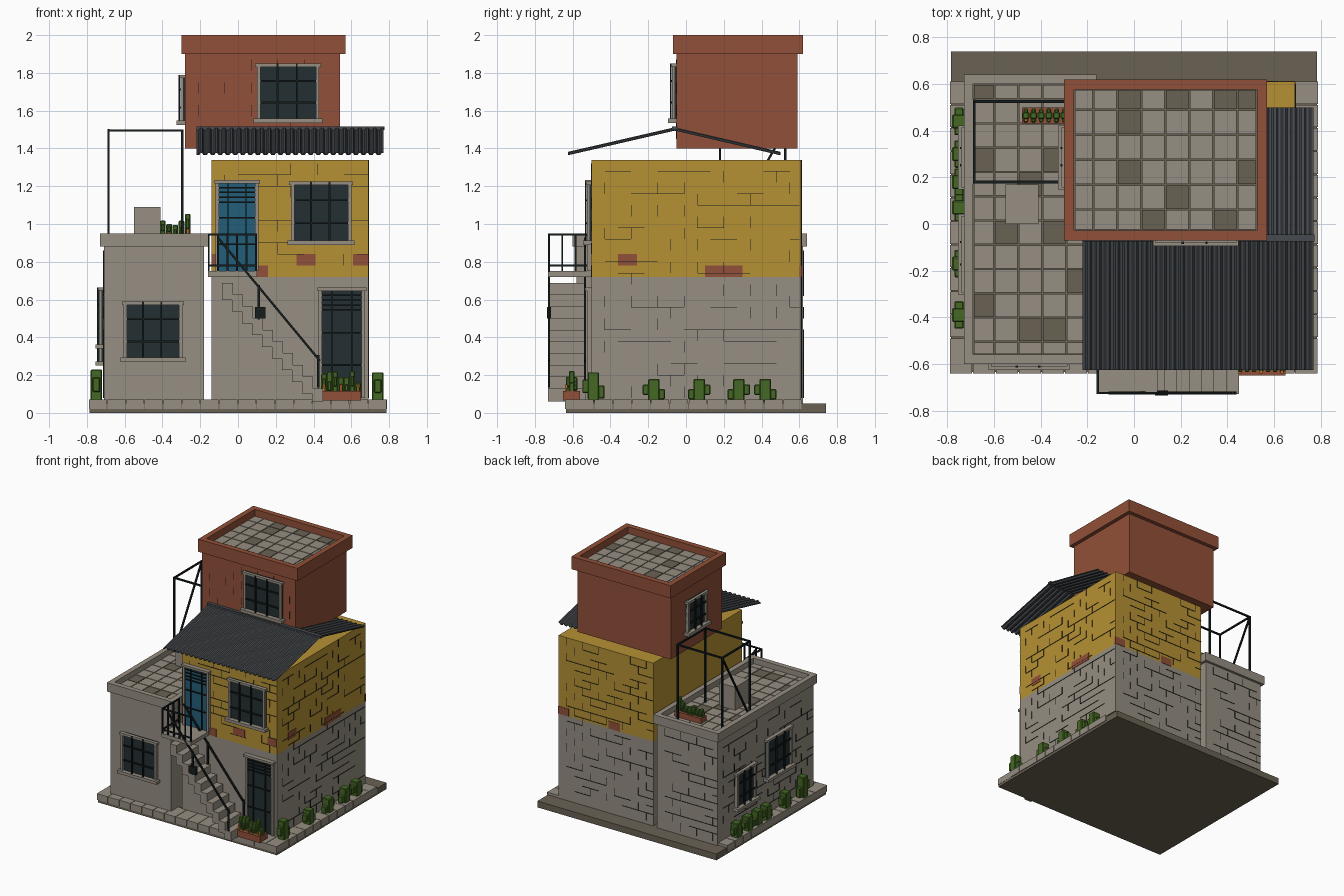
import bpy, bmesh, random
from mathutils import Matrix, Vector
from math import radians

random.seed(4)
cube = bpy.data.objects.get("Cube")
if cube:
    bpy.data.objects.remove(cube)


def colour(name, *rgb):
    linear = [((c / 255 + 0.055) / 1.055) ** 2.4 for c in rgb] + [1]
    mat = bpy.data.materials.new(name)
    mat.use_nodes = True
    mat.diffuse_color = linear
    mat.node_tree.nodes["Principled BSDF"].inputs["Base Color"].default_value = linear
    return mat


stone = colour("pale stone", 150, 142, 130)
taupe = colour("dark taupe", 106, 98, 84)
brick = colour("terracotta", 145, 80, 56)
ochre = colour("ochre plaster", 182, 145, 52)
slate = colour("slate metal", 70, 74, 78)
glass = colour("dark glass", 36, 47, 49)
iron = colour("black iron", 22, 28, 29)
blue = colour("door blue", 34, 95, 121)
green = colour("cactus green", 68, 104, 36)
orange = colour("flower orange", 200, 110, 40)


def finish(name, bm, mat):
    mesh = bpy.data.meshes.new(name)
    bm.to_mesh(mesh)
    bm.free()
    mesh.materials.append(mat)
    obj = bpy.data.objects.new(name, mesh)
    bpy.context.collection.objects.link(obj)
    return obj


def part(name, mat, boxes, place=Matrix()):
    """Boxes given as x, y, z ranges, joined into one object."""
    bm = bmesh.new()
    for x0, x1, y0, y1, z0, z1 in boxes:
        centre = Matrix.Translation(((x0 + x1) / 2, (y0 + y1) / 2, (z0 + z1) / 2))
        size = Matrix.Diagonal((x1 - x0, y1 - y0, z1 - z0, 1))
        bmesh.ops.create_cube(bm, size=1, matrix=place @ centre @ size)
    return finish(name, bm, mat)


def rods(name, pairs, thick=0.012):
    """Square iron bars between pairs of points."""
    bm = bmesh.new()
    for a, b in pairs:
        a, b = Vector(a), Vector(b)
        turn = (b - a).to_track_quat("Z", "Y").to_matrix().to_4x4()
        size = Matrix.Diagonal((thick, thick, (b - a).length + thick, 1))
        bmesh.ops.create_cube(bm, size=1, matrix=Matrix.Translation((a + b) / 2) @ turn @ size)
    return finish(name, bm, iron)


def ring(x0, x1, y0, y1, z0, z1, t):
    return [(x0, x1, y0, y0 + t, z0, z1), (x0, x1, y1 - t, y1, z0, z1),
            (x0, x0 + t, y0 + t, y1 - t, z0, z1), (x1 - t, x1, y0 + t, y1 - t, z0, z1)]


def wall(x, y, z, angle=0):
    """Local frame on a wall: x along it, -y outward, z up."""
    return Matrix.Translation((x, y, z)) @ Matrix.Rotation(radians(angle), 4, "Z")


def window(name, place, w, h):
    r, e = w / 2, 0.018
    part(name + "_glass", glass, [(-r, r, -0.012, 0.01, 0, h)], place)
    part(name + "_frame", stone, [
        (-r, -r + e, -0.025, 0, 0, h), (r - e, r, -0.025, 0, 0, h),
        (-r - e / 2, r + e / 2, -0.03, 0, h - e, h),
        (-r - e, r + e, -0.045, 0, -0.005, e)], place)
    bars = [(k * w - 0.005, k * w + 0.005, -0.036, -0.026, e, h) for k in (-0.17, 0.14)]
    bars += [(-r + e, r - e, -0.03, -0.02, k * h - 0.005, k * h + 0.005) for k in (0.33, 0.7)]
    part(name + "_bars", iron, bars, place)


def door(name, mat, place, w, h):
    r, e = w / 2, 0.018
    part(name + "_panel", mat, [(-r, r, -0.012, 0.01, 0, h)], place)
    part(name + "_frame", stone, [
        (-r - e, -r, -0.025, 0, 0, h), (r, r + e, -0.025, 0, 0, h),
        (-r - e * 1.4, r + e * 1.4, -0.035, 0, h, h + e)], place)
    bars = [(-r, r, -0.02, -0.01, h - k * 0.026, h - k * 0.026 + 0.008) for k in range(1, 5)]
    bars += [(-r, r, -0.02, -0.01, k * h, k * h + 0.008) for k in (0.3, 0.6)]
    bars += [(k * w - 0.003, k * w + 0.003, -0.022, -0.01, 0, h) for k in (-0.25, 0.25)]
    part(name + "_bars", iron, bars, place)


def seams(name, place, w, h, level=True):
    """Sparse running-bond mortar marks."""
    marks, rise, run, t = [], 0.06, 0.14, 0.001
    for row in range(int(h / rise)):
        z, x = row * rise, run * (0.5 + row % 2 / 2)
        while x < w - 0.03:
            if random.random() < 0.55:
                marks.append((x - t, x + t, -0.004, 0, z, z + rise))
            if level and row and random.random() < 0.5:
                marks.append((x, min(x + run, w), -0.004, 0, z - t, z + t))
            x += run
    part(name, iron, marks, place)


def edges(start, first, step, stop):
    out = [start, first]
    while out[-1] + step < stop - 0.02:
        out.append(out[-1] + step)
    return out + [stop]


def tiles(name, xs, ys, z, dark):
    """Paving slabs over a dark bed; rows are counted from the back."""
    part(name + "_bed", taupe, [(xs[0], xs[-1], -ys[-1], -ys[0], z - 0.02, z)])
    light, deep = [], []
    for c in range(len(xs) - 1):
        for r in range(len(ys) - 1):
            slab = (xs[c] + 0.003, xs[c + 1] - 0.003, 0.003 - ys[r + 1], -ys[r] - 0.003, z - 0.01, z + 0.008)
            (deep if (c, r) in dark else light).append(slab)
    part(name + "_light", stone, light)
    part(name + "_dark", taupe, deep)


def cacti(name, spots):
    """Stubby plants: a trunk with two unequal arms."""
    boxes = []
    for x, y, z, h, w in spots:
        boxes.append((x - w / 2, x + w / 2, y - w / 2, y + w / 2, z, z + h))
        s = random.choice((-1, 1))
        for side, k in ((s, 0.3), (-s, 0.5)):
            a = y + side * w * 0.65
            boxes.append((x - w / 3, x + w / 3, a - w / 3, a + w / 3, z + h * (k - 0.2), z + h * (k + 0.25)))
    bevel = part(name, green, boxes).modifiers.new("soft edges", "BEVEL")
    bevel.width = 0.005


def planter(name, x0, x1, y0, y1, z):
    part(name + "_box", brick, [(x0, x1, y0, y1, z, z + 0.05)])
    n, y = 7, (y0 + y1) / 2
    xs = [x0 + (x1 - x0) * (i + 0.5) / n for i in range(n)]
    cacti(name + "_plants", [(x, y, z + 0.04, random.uniform(0.05, 0.12), 0.03) for x in xs])
    part(name + "_flowers", orange, [(x - 0.006, x + 0.006, y0 + 0.01, y0 + 0.022, z + 0.05, z + 0.085)
                                     for x in xs[::3]])


# Ground slab and paving border
part("ground_slab", taupe, [(-0.785, 0.785, -0.635, 0.74, 0, 0.05)])
paving, n = [], 16
for i in range(n):
    a = -0.79 + 1.58 * i / n
    paving.append((a, a + 0.095, -0.64, -0.49, 0.02, 0.07))
for i in range(11):
    a = -0.485 + 0.1 * i
    paving += [(x, x + 0.11, a, a + 0.096, 0.02, 0.07) for x in (-0.79, 0.68)]
part("paving_blocks", stone, paving)

# Side annex with tiled terrace
part("annex_walls", stone, [(-0.71, -0.18, -0.58, 0.62, 0.04, 0.89)])
part("annex_parapet", stone, ring(-0.73, -0.16, -0.6, 0.64, 0.88, 0.95, 0.04))
tiles("terrace_tiles", edges(-0.69, -0.6, 0.103, -0.2), edges(-0.6, -0.535, 0.104, 0.56), 0.9,
      {(0, 0), (0, 3), (3, 3), (2, 4), (1, 6), (3, 6), (4, 8), (0, 9), (2, 10), (3, 10)})
part("terrace_block", stone, [(-0.55, -0.41, 0, 0.17, 0.9, 1.09)])
planter("terrace_planter", -0.48, -0.25, 0.43, 0.5, 0.9)

# Main house
part("house_lower", stone, [(-0.14, 0.69, -0.5, 0.61, 0.04, 0.72)])
part("house_upper", ochre, [(-0.14, 0.69, -0.5, 0.61, 0.72, 1.34)])
part("exposed_bricks", brick, [
    (x, x + w, y, y + 0.004, z, z + 0.06) for x, w, y, z in (
        (0.31, 0.1, -0.503, 0.78), (0.61, 0.08, -0.503, 0.78), (0.1, 0.06, -0.503, 0.72),
        (-0.14, 0.03, -0.503, 0.78), (0.6, 0.09, 0.609, 0.72), (0.15, 0.1, 0.609, 0.72))] + [
    (0.689, 0.693, y, y + w, z, z + 0.06) for y, w, z in (
        (-0.36, 0.1, 0.78), (0.1, 0.2, 0.72), (0.6, 0.012, 0.72))])

# Top room
part("tower_walls", brick, [(-0.28, 0.54, -0.05, 0.59, 1.4, 1.92)])
part("tower_parapet", brick, ring(-0.3, 0.57, -0.07, 0.62, 1.9, 2, 0.043))
tiles("tower_tiles", edges(-0.257, -0.175, 0.103, 0.527), edges(-0.577, -0.49, 0.107, 0.027), 1.94,
      {(2, 0), (4, 0), (6, 0), (7, 0), (2, 1), (2, 3), (7, 3), (4, 4), (3, 5), (6, 5)})

# Mortar marks
seams("house_front_seams", wall(-0.14, -0.5, 0.72), 0.83, 0.62)
seams("house_side_seams", wall(0.69, -0.5, 0.08, 90), 1.1, 1.26)
seams("house_back_seams", wall(0.69, 0.61, 0.08, 180), 0.83, 1.26)
seams("annex_side_seams", wall(-0.71, 0.62, 0.08, -90), 1.2, 0.8)
seams("annex_back_seams", wall(-0.18, 0.62, 0.08, 180), 0.53, 0.8)
seams("tower_front_seams", wall(-0.28, -0.05, 1.45), 0.82, 0.45, False)

# Openings
window("annex_front_window", wall(-0.45, -0.58, 0.275), 0.31, 0.315)
window("house_front_window", wall(0.44, -0.5, 0.895), 0.32, 0.33)
window("tower_front_window", wall(0.265, -0.05, 1.54), 0.33, 0.31)
window("annex_low_window", wall(-0.71, 0.285, 0.255, -90), 0.24, 0.29)
window("annex_high_window", wall(-0.71, -0.13, 0.345, -90), 0.31, 0.32)
window("tower_left_window", wall(-0.28, 0.285, 1.53, -90), 0.24, 0.26)
door("upper_door", blue, wall(-0.005, -0.5, 0.75), 0.19, 0.465)
door("lower_door", glass, wall(0.55, -0.5, 0.08), 0.21, 0.565)

# Corrugated roof sheet
bm = bmesh.new()
rows = []
for y, z in ((-0.625, 1.37), (-0.06, 1.5), (0.5, 1.37)):
    row = []
    for i in range(25):
        for k, lift in ((0, 0), (0.3, 0), (0.5, 0.012), (0.8, 0.012)):
            row.append(bm.verts.new((-0.22 + 0.99 * (i + k) / 24.8, y, z + lift)))
    rows.append(row)
for a, b in zip(rows, rows[1:]):
    for i in range(len(a) - 1):
        bm.faces.new((a[i], a[i + 1], b[i + 1], b[i]))
finish("corrugated_roof", bm, slate).modifiers.new("sheet", "SOLIDIFY").thickness = 0.006
part("roof_ridge", slate, [(-0.22, 0.775, -0.075, -0.045, 1.498, 1.516)])

# Stairs and landing
steps = []
for i in range(10):
    x, top = 0.45 - 0.053 * i, 0.13 + 0.062 * i
    steps.append((x - 0.058, x, -0.73, -0.53, max(top - 0.09, 0.06), top))
part("stair_treads", stone, steps)
part("landing", stone, [(-0.16, 0.1, -0.73, -0.49, 0.72, 0.75)])
rails = []
for y in (-0.725, -0.535):
    rails += [((-0.1, y, 0.92), (0.43, y, 0.28)), ((0.425, y, 0.14), (0.425, y, 0.3)),
              ((0.11, y, 0.5), (0.11, y, 0.67))]
rods("stair_handrails", rails)
part("stair_post_foot", iron, [(0.09, 0.145, -0.735, -0.715, 0.5, 0.56)])
rails = [((-0.155, -0.725, z), (0.095, -0.725, z)) for z in (0.78, 0.945)]
rails += [((-0.155, -0.725, z), (-0.155, -0.515, z)) for z in (0.78, 0.945)]
rails += [((x, -0.725, 0.75), (x, -0.725, 0.945)) for x in (-0.155, -0.105, -0.055, -0.005, 0.045, 0.095)]
rails += [((-0.155, y, 0.75), (-0.155, y, 0.945)) for y in (-0.655, -0.585, -0.515)]
rods("landing_railing", rails, 0.01)

# Terrace pergola frame
left, right, front, back, low, high = -0.685, -0.295, 0.18, 0.525, 0.9, 1.495
frame = [((x, y, low), (x, y, high)) for x in (left, right) for y in (front, back)]
frame += [((left, y, high), (right, y, high)) for y in (front, back)]
frame += [((x, front, high), (x, back, high)) for x in (left, right)]
frame.append(((left, front, low), (left, back, high)))
rods("pergola_frame", frame)

# Planting around the walls
planter("door_planter", 0.44, 0.65, -0.65, -0.56, 0.065)
cacti("right_bushes", [(0.74, y, 0.06, h, 0.06) for y, h in (
    (-0.49, 0.155), (-0.17, 0.12), (0.07, 0.12), (0.28, 0.12), (0.42, 0.12))])
cacti("left_bushes", [(-0.75, y, 0.06, h, 0.06) for y, h in (
    (0.44, 0.12), (0.3, 0.12), (0.18, 0.12), (0.07, 0.12), (-0.17, 0.13), (-0.39, 0.17))])
